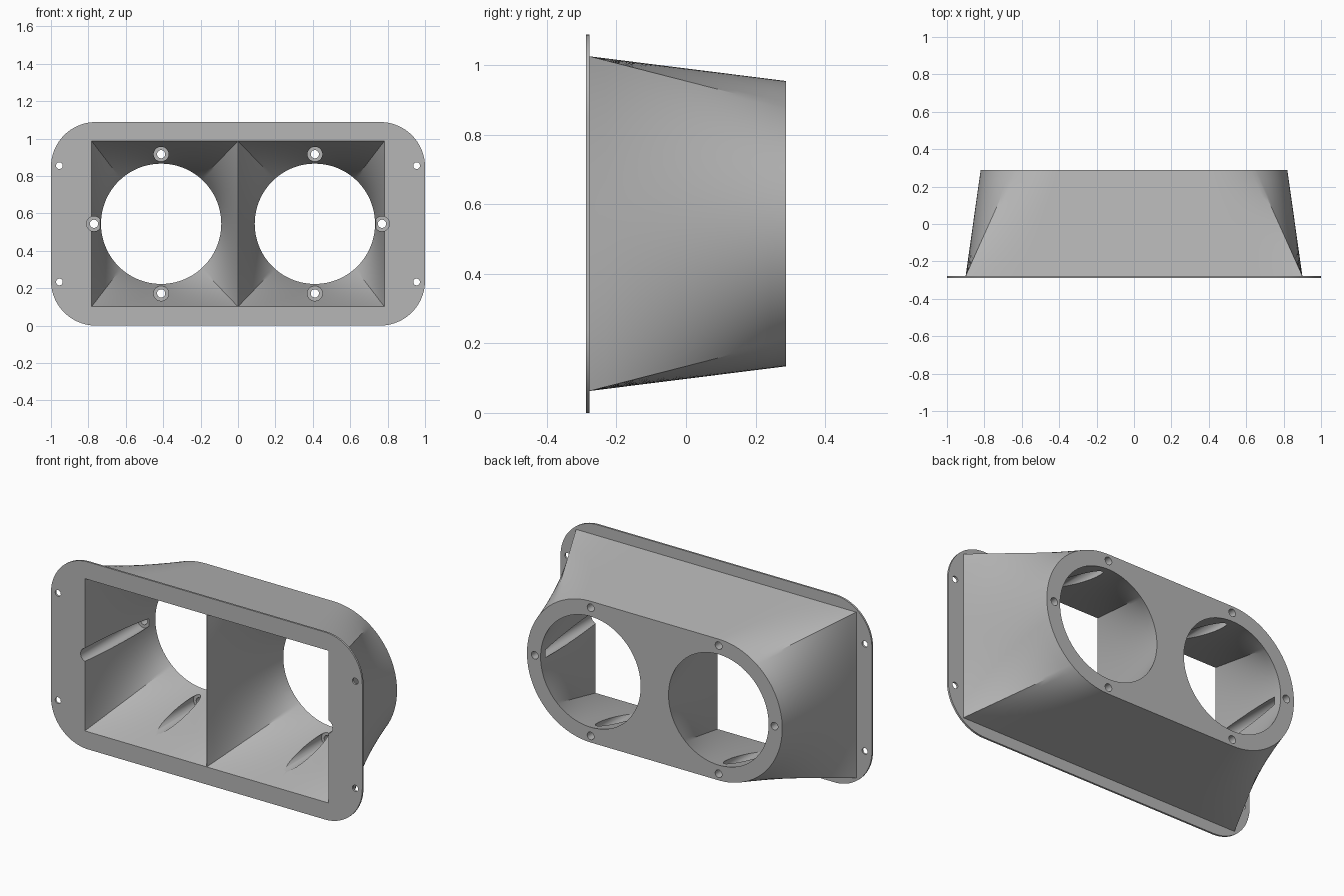
import bpy
import bmesh
from math import sin, cos, pi, radians
from mathutils import Matrix

if "Cube" in bpy.data.objects:
    bpy.data.objects.remove(bpy.data.objects["Cube"], do_unlink=True)

FRONT, BACK = -0.288, 0.288
PLATE_BACK = -0.277
MID = 0.544          # height of the centre line
HOLE_X = 0.411       # centre of each round opening

grey = bpy.data.materials.new("plain grey")
grey.use_nodes = True
grey.diffuse_color = (0.47, 0.47, 0.47, 1)
grey.node_tree.nodes["Principled BSDF"].inputs["Base Color"].default_value = (0.47, 0.47, 0.47, 1)


def make_object(name, bm):
    bmesh.ops.recalc_face_normals(bm, faces=bm.faces)
    mesh = bpy.data.meshes.new(name)
    bm.to_mesh(mesh)
    bm.free()
    mesh.materials.append(grey)
    obj = bpy.data.objects.new(name, mesh)
    bpy.context.collection.objects.link(obj)
    return obj


def skin(name, rings):
    """Closed solid through rings of (x, y, z) points."""
    bm = bmesh.new()
    rows = [[bm.verts.new(p) for p in ring] for ring in rings]
    for low, high in zip(rows, rows[1:]):
        for i in range(len(low)):
            bm.faces.new((low[i - 1], low[i], high[i], high[i - 1]))
    bm.faces.new(rows[0])
    bm.faces.new(rows[-1])
    return make_object(name, bm)


def full_loop(quarter):
    """Mirror a quarter outline into all four quadrants."""
    left = [(-x, z) for x, z in reversed(quarter)][1:]
    half = quarter + left
    return half + [(x, -z) for x, z in reversed(half)][1:-1]


def rect_to_round(name, a, b, rect_x, straight, r, round_x, split, ys, n=28):
    """Loft from a rectangle to a circle or slot, with straight ends added."""
    rect, rnd = [], []
    arc = r * (pi / 2 - split)
    for i in range(n):
        t = i / n
        rect.append((a, b * t))
        rnd.append((straight + r * cos(split * t), r * sin(split * t)))
    for i in range(n + 1):
        t = i / n
        d = (arc + straight) * t
        rect.append((a * (1 - t), b))
        if d < arc:
            ang = split + d / r
            rnd.append((straight + r * cos(ang), r * sin(ang)))
        else:
            rnd.append((straight - (d - arc), r))
    rect, rnd = full_loop(rect), full_loop(rnd)
    start, y0, y1, end = ys
    steps = 12
    stations = [(start, 0)] + [(y0 + (y1 - y0) * k / steps, k / steps) for k in range(steps + 1)]
    if end > y1:
        stations.append((end, 1))
    rings = []
    for y, t in stations:
        rings.append([((p[0] + rect_x) * (1 - t) + (q[0] + round_x) * t, y,
                       MID + p[1] * (1 - t) + q[1] * t) for p, q in zip(rect, rnd)])
    return skin(name, rings)


def rod(name, x, z, r, y0, y1):
    bm = bmesh.new()
    bmesh.ops.create_cone(bm, cap_ends=True, segments=32, radius1=r, radius2=r, depth=y1 - y0,
                          matrix=Matrix.Translation((x, (y0 + y1) / 2, z)) @ Matrix.Rotation(pi / 2, 4, "X"))
    return make_object(name, bm)


def combine(target, tool, operation):
    mod = target.modifiers.new("cut", "BOOLEAN")
    mod.operation, mod.solver, mod.object = operation, "EXACT", tool
    bpy.context.view_layer.objects.active = target
    bpy.ops.object.modifier_apply(modifier=mod.name)
    bpy.data.objects.remove(tool, do_unlink=True)


# Tapered housing, rectangle at the front and slot shape at the back
housing = rect_to_round("duct_housing", 0.90, 0.481, 0, 0.41, 0.41, 0, radians(55),
                        (-0.283, PLATE_BACK, BACK, BACK))

# Rounded mounting flange
corner = 0.24
quarter = [(1, 0)]
for i in range(25):
    a = pi / 2 * i / 24
    quarter.append((1 - corner + corner * cos(a), MID - corner + corner * sin(a)))
quarter.append((0, MID))
outline = full_loop(quarter)
flange = skin("mounting_flange", [[(x, y, MID + z) for x, z in outline] for y in (FRONT, PLATE_BACK)])
combine(housing, flange, "UNION")

# Two funnel cavities meeting at a thin divider
for side in (-1, 1):
    funnel = rect_to_round("funnel_cutter", 0.3905, 0.442, side * 0.3915, 0, 0.3215, side * HOLE_X,
                           radians(48), (-0.35, FRONT, BACK, 0.35))
    combine(housing, funnel, "DIFFERENCE")

# Counterbored screw holes around the round openings
screws = [(s * HOLE_X, MID + d) for s in (-1, 1) for d in (-0.372, 0.372)]
screws += [(-0.77, MID), (0.77, MID)]
for x, z in screws:
    combine(housing, rod("counterbore_cutter", x, z, 0.04, -0.35, 0.235), "DIFFERENCE")
    combine(housing, rod("screw_cutter", x, z, 0.022, 0.2, 0.35), "DIFFERENCE")

# Mounting holes in the flange
for x in (-0.955, 0.955):
    for d in (-0.311, 0.311):
        combine(housing, rod("mount_cutter", x, MID + d, 0.018, -0.35, -0.2), "DIFFERENCE")

# Smooth curved walls, sharp rims
bpy.ops.object.select_all(action="DESELECT")
housing.select_set(True)
bpy.context.view_layer.objects.active = housing
bpy.ops.object.shade_smooth_by_angle(angle=radians(25))
